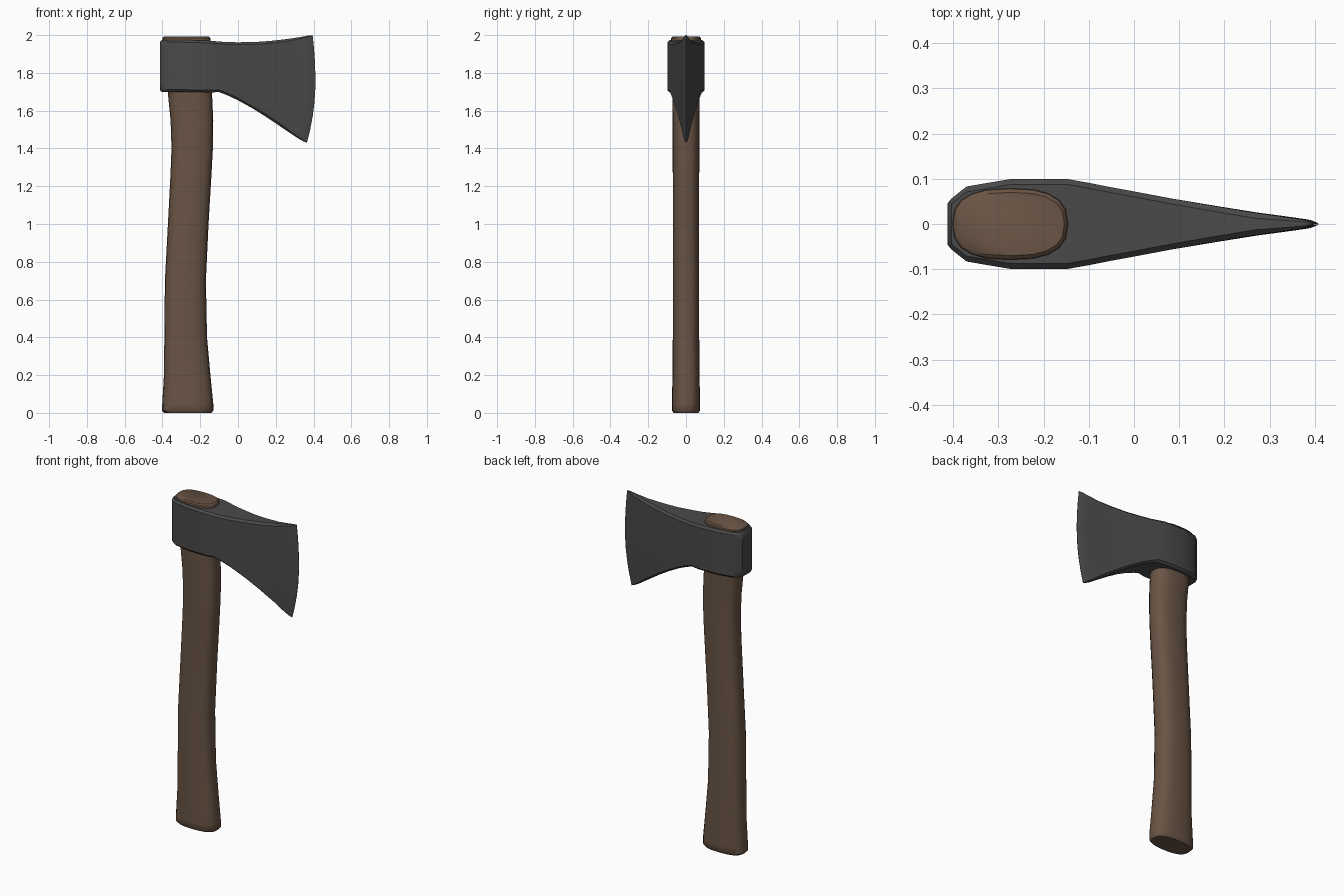
import bpy, bmesh, math

if "Cube" in bpy.data.objects:
    bpy.data.objects.remove(bpy.data.objects["Cube"])


def material(name, rgb):
    m = bpy.data.materials.new(name)
    m.diffuse_color = (*rgb, 1)
    m.use_nodes = True
    m.node_tree.nodes["Principled BSDF"].inputs["Base Color"].default_value = m.diffuse_color
    return m


def loft(name, rings, mat, angle):
    """Skin a list of equal-length rings and cap both ends."""
    bm = bmesh.new()
    vs = [[bm.verts.new(p) for p in r] for r in rings]
    n = len(vs[0])
    for a, b in zip(vs, vs[1:]):
        for i in range(n):
            j = (i + 1) % n
            bm.faces.new((a[i], a[j], b[j], b[i]))
    bm.faces.new(vs[0])
    bm.faces.new(vs[-1])
    bmesh.ops.recalc_face_normals(bm, faces=bm.faces[:])
    me = bpy.data.meshes.new(name)
    bm.to_mesh(me)
    bm.free()
    me.materials.append(mat)
    ob = bpy.data.objects.new(name, me)
    bpy.context.collection.objects.link(ob)
    bpy.ops.object.select_all(action='DESELECT')
    ob.select_set(True)
    bpy.context.view_layer.objects.active = ob
    bpy.ops.object.shade_smooth_by_angle(angle=math.radians(angle))
    return ob


wood = material("brown wood", (0.14, 0.088, 0.058))
steel = material("dark steel", (0.068, 0.068, 0.068))


# Handle: rounded oval sections, (z, x back, x front, half thickness)
def oval(z, x0, x1, hy, n=20, e=2 / 2.6):
    ring = []
    for i in range(n):
        a = 2 * math.pi * i / n
        c, s = math.cos(a), math.sin(a)
        ring.append(((x0 + x1) / 2 + (x1 - x0) / 2 * math.copysign(abs(c) ** e, c),
                     hy * math.copysign(abs(s) ** e, s), z))
    return ring


handle_sections = [
    (0.0, -0.390, -0.140, 0.065), (0.012, -0.402, -0.131, 0.074),
    (0.05, -0.401, -0.131, 0.074), (0.20, -0.392, -0.146, 0.072),
    (0.40, -0.390, -0.164, 0.070), (0.70, -0.387, -0.170, 0.070),
    (1.00, -0.371, -0.156, 0.070), (1.25, -0.358, -0.141, 0.070),
    (1.40, -0.352, -0.133, 0.071), (1.55, -0.357, -0.131, 0.072),
    (1.70, -0.372, -0.138, 0.073), (1.975, -0.401, -0.146, 0.079),
    (1.985, -0.400, -0.147, 0.078), (1.992, -0.392, -0.154, 0.070)]
loft("handle", [oval(*s) for s in handle_sections], wood, 40)


# Head: chamfered sections from poll to cutting edge
# (x, z bottom, z top, half thickness, share of the edge curve)
def head_ring(x, zb, zt, hy, w, rows=8):
    c = min(0.012, hy * 0.5)
    zs = [zb + c + (zt - zb - 2 * c) * i / rows for i in range(rows + 1)]
    side = [(hy - c, zb)] + [(hy, z) for z in zs] + [(hy - c, zt)]

    def curved(z):
        t = (z - zb) / (zt - zb)
        d = 0.045 * ((0.57 - t) / 0.57) ** 2 if t < 0.57 else 0.015 * ((t - 0.57) / 0.43) ** 2
        return x - w * d
    return ([(curved(z), y, z) for y, z in side]
            + [(curved(z), -y, z) for y, z in reversed(side)])


head_sections = [
    (-0.412, 1.708, 1.965, 0.046, 0), (-0.404, 1.700, 1.975, 0.056, 0),
    (-0.370, 1.700, 1.975, 0.083, 0), (-0.275, 1.699, 1.974, 0.099, 0),
    (-0.145, 1.697, 1.970, 0.099, 0), (-0.100, 1.698, 1.966, 0.091, 0),
    (-0.060, 1.683, 1.963, 0.083, 0), (0.0, 1.655, 1.962, 0.072, 0),
    (0.085, 1.610, 1.963, 0.056, 0.1), (0.175, 1.559, 1.969, 0.041, 0.3),
    (0.275, 1.500, 1.980, 0.025, 0.6), (0.350, 1.457, 1.991, 0.015, 0.85),
    (0.390, 1.437, 1.998, 0.009, 0.95), (0.410, 1.430, 2.0, 0.001, 1)]
loft("axe_head", [head_ring(*s) for s in head_sections], steel, 35)
